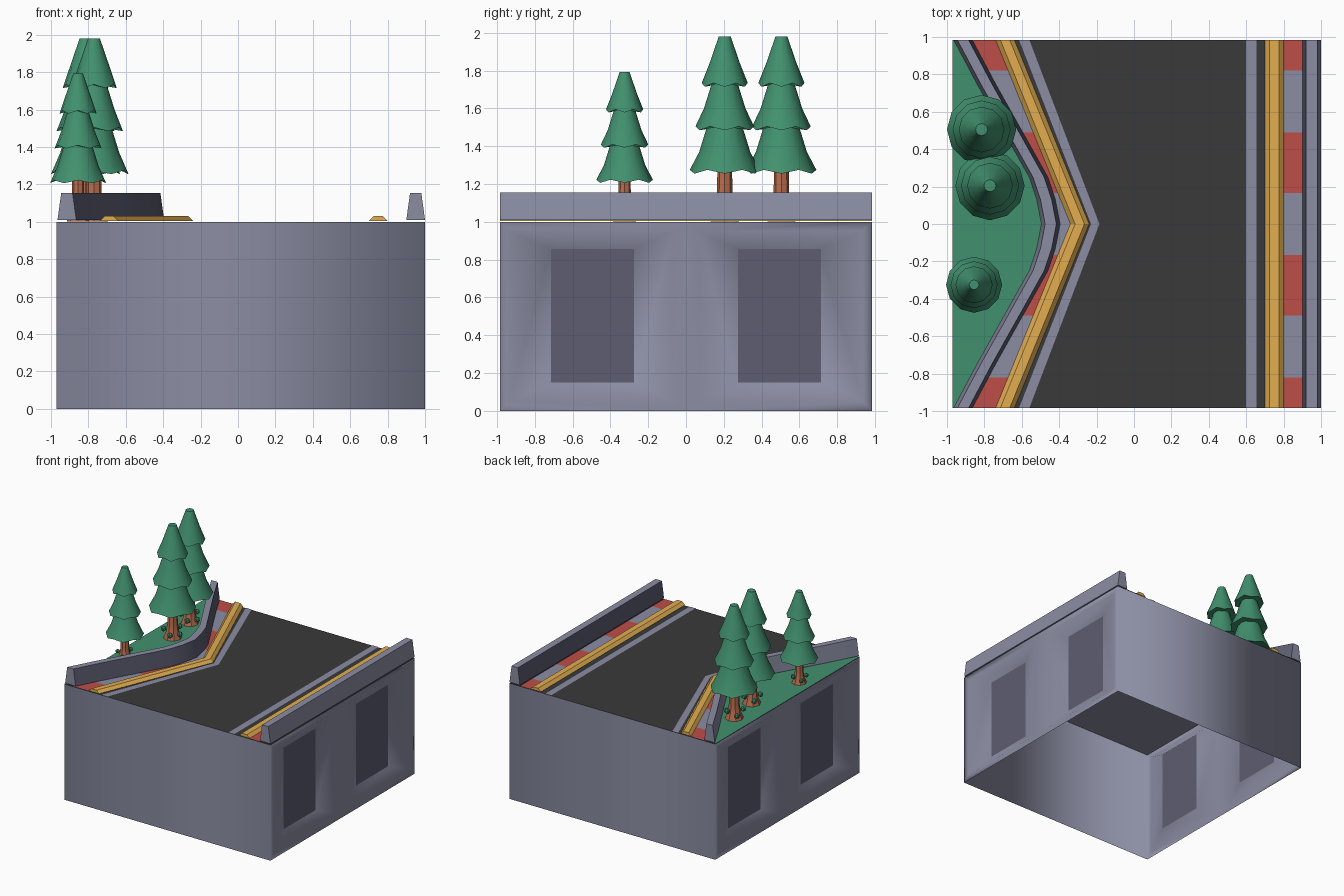
import bpy, bmesh, math

if "Cube" in bpy.data.objects:
    bpy.data.objects.remove(bpy.data.objects["Cube"])

def mat(name, r, g, b):
    m = bpy.data.materials.new(name)
    m.diffuse_color = (r, g, b, 1)
    m.use_nodes = True
    m.node_tree.nodes["Principled BSDF"].inputs["Base Color"].default_value = m.diffuse_color
    return m

GREY = mat("concrete grey", .26, .27, .37)
SLATE = mat("dark slate", .11, .11, .17)
ASPHALT = mat("asphalt", .042, .042, .042)
YELLOW = mat("kerb yellow", .76, .42, .08)
RED = mat("kerb red", .52, .075, .065)
GREEN = mat("leaf green", .053, .28, .155)
BROWN = mat("bark brown", .48, .15, .075)

L, X0, X1 = .985, -.97, 1.0     # half length and block sides

def finish(bm, name, mats, angle=None, recalc=True):
    if recalc:
        bmesh.ops.recalc_face_normals(bm, faces=bm.faces[:])
    me = bpy.data.meshes.new(name)
    bm.to_mesh(me)
    bm.free()
    ob = bpy.data.objects.new(name, me)
    bpy.context.collection.objects.link(ob)
    for m in mats:
        me.materials.append(m)
    if angle:
        bpy.ops.object.select_all(action='DESELECT')
        ob.select_set(True)
        bpy.context.view_layer.objects.active = ob
        bpy.ops.object.shade_smooth_by_angle(angle=math.radians(angle))
    return ob

def loft(name, sections, mats, rule=None, closed=True, angle=None):
    """Join (x, y, z) sections; rule(section, side) picks the material."""
    bm = bmesh.new()
    rows = [[bm.verts.new(p) for p in s] for s in sections]
    n = len(rows[0])
    for i in range(len(rows) - 1):
        for j in range(n if closed else n - 1):
            k = (j + 1) % n
            f = bm.faces.new((rows[i][j], rows[i][k], rows[i + 1][k], rows[i + 1][j]))
            f.material_index = rule(i, j) if rule else 0
    if closed:
        bm.faces.new(rows[0])
        bm.faces.new(rows[-1])
        return finish(bm, name, mats, angle)
    for f in bm.faces:
        f.normal_update()
        if f.normal.z < 0:
            f.normal_flip()
    return finish(bm, name, mats, recalc=False)

def flat(name, ys, left, right, z, mats, rule=None):
    """Thin painted sheet between two x(y) edges."""
    return loft(name, [[(left(y), y, z), (right(y), y, z)] for y in ys], mats, rule, False)

# block walls: open below, sloped frames leading in to dark panels on both sides
bm = bmesh.new()
def quad(pts, m=0):
    f = bm.faces.new([bm.verts.new(p) for p in pts])
    f.material_index = m
    f.smooth = m == 0
for y in (-L, L):
    quad([(X0, y, 0), (X1, y, 0), (X1, y, 1), (X0, y, 1)])
for x, s in ((X0, 1), (X1, -1)):
    for m in (-1, 1):
        def ring(a, b, lo, hi, d):
            return [(x + s * d, m * y, z) for y, z in ((a, lo), (b, lo), (b, hi), (a, hi))]
        rings = [ring(0, L, 0, 1, 0), ring(.07, .935, .05, .95, 0), ring(.275, .715, .15, .855, .065)]
        for a, b in zip(rings, rings[1:]):
            for i in range(4):
                j = (i + 1) % 4
                quad([a[i], a[j], b[j], b[i]])
        quad(rings[2], 1)
bmesh.ops.remove_doubles(bm, verts=bm.verts[:], dist=.0005)
finish(bm, "block_walls", [GREY, SLATE])

# deck: grey underside, asphalt on top
flat("deck_underside", (-L, L), lambda y: X0, lambda y: X1, .993, [GREY])
flat("road_surface", (-L, L), lambda y: X0, lambda y: X1, .999, [ASPHALT])

# left edge lines: the road narrows towards y = 0
def bend(mid, end):
    return lambda y: mid + (end - mid) * abs(y) / L
def const(x):
    return lambda y: x
CURVE = [(0, -.395), (.13, -.42), (.25, -.46), (.5, -.60), (.75, -.74), (L, -.865)]
def wall_x(y):
    y = abs(y)
    for (a, p), (b, q) in zip(CURVE, CURVE[1:]):
        if y <= b + 1e-6:
            return p + (q - p) * (y - a) / (b - a)
    return CURVE[-1][1]
CY = sorted({s * y for y, _ in CURVE for s in (-1, 1)})

# pale road lines
flat("left_road_line", (-L, 0, L), bend(-.23, -.615), bend(-.185, -.56), 1.003, [GREY])
flat("right_road_line", (-L, L), const(.6), const(.655), 1.003, [GREY])

# red and grey chequered strips
cuts = [-L, -.82, -.49, -.165, .165, .49, .82, L]
def band(ys):
    def rule(i, j):
        mid = (ys[i] + ys[i + 1]) / 2
        return sum(mid > c for c in cuts[1:-1]) % 2
    return rule
ys = sorted(set(CY + cuts))
flat("left_striped_strip", ys, lambda y: wall_x(y) - .03, bend(-.33, -.73), 1.004,
     [RED, GREY], band(ys))
flat("right_striped_strip", cuts, const(.79), const(.9), 1.004, [RED, GREY], band(cuts))

# yellow kerbs
def kerb(name, ys, left):
    loft(name, [[(left(y) + dx, y, z) for dx, z in ((0, 1.005), (.1, 1.005), (.075, 1.03), (.025, 1.03))]
                for y in ys], [YELLOW])
kerb("left_kerb", (-L, 0, L), bend(-.34, -.74))
kerb("right_kerb", (-L, L), const(.7))

# barriers with a dark face on the road side
def barrier(name, ys, inner, s):
    prof = ((0, 1.01), (.02, 1.155), (.08, 1.155), (.1, 1.01))
    loft(name, [[(inner(y) + s * d, y, z) for d, z in prof] for y in ys],
         [GREY, SLATE], lambda i, j: int(j == 0), angle=35)
barrier("left_barrier", CY, wall_x, -1)
barrier("right_barrier", (-L, L), const(.9), 1)

# grass bank
flat("grass", CY, const(X0), lambda y: wall_x(y) - .08, 1.004, [GREEN])

# trees: flared trunk, leafy tufts at the foot, three skirted tiers
def ring(cx, cy, r, z, n, zig=0):
    return [(cx + r * math.cos(2 * math.pi * i / n), cy + r * math.sin(2 * math.pi * i / n),
             z + (zig if i % 2 else 0)) for i in range(n)]

def tree(idx, cx, cy, k):
    loft(f"tree_trunk_{idx}", [ring(cx, cy, r * k, 1 + h * k, 8) for r, h in
         ((.075, .002), (.052, .06), (.042, .13), (.038, .31))], [BROWN], angle=40)
    tiers = (((.10, .30), (.185, .255), (.135, .37), (.095, .50)),
             ((.07, .50), (.155, .485), (.11, .60), (.068, .735)),
             ((.05, .73), (.122, .715), (.08, .84), (.032, .98)))
    for t, prof in enumerate(tiers):
        loft(f"tree_{idx}_tier_{t + 1}",
             [ring(cx, cy, r * k, 1 + h * k, 12, .02 * k if q == 1 else 0)
              for q, (r, h) in enumerate(prof)], [GREEN], angle=40)
    bm = bmesh.new()
    for x, y, z in ring(cx, cy, .07 * k, 1 + .05 * k, 5, .03 * k):
        made = bmesh.ops.create_icosphere(bm, subdivisions=1, radius=.024 * k)
        bmesh.ops.translate(bm, verts=made["verts"], vec=(x, y, z))
    finish(bm, f"tree_tufts_{idx}", [GREEN])

for i, (x, y, k) in enumerate(((-.77, .205, 1), (-.815, .505, 1), (-.855, -.325, .81))):
    tree(i + 1, x, y, k)
